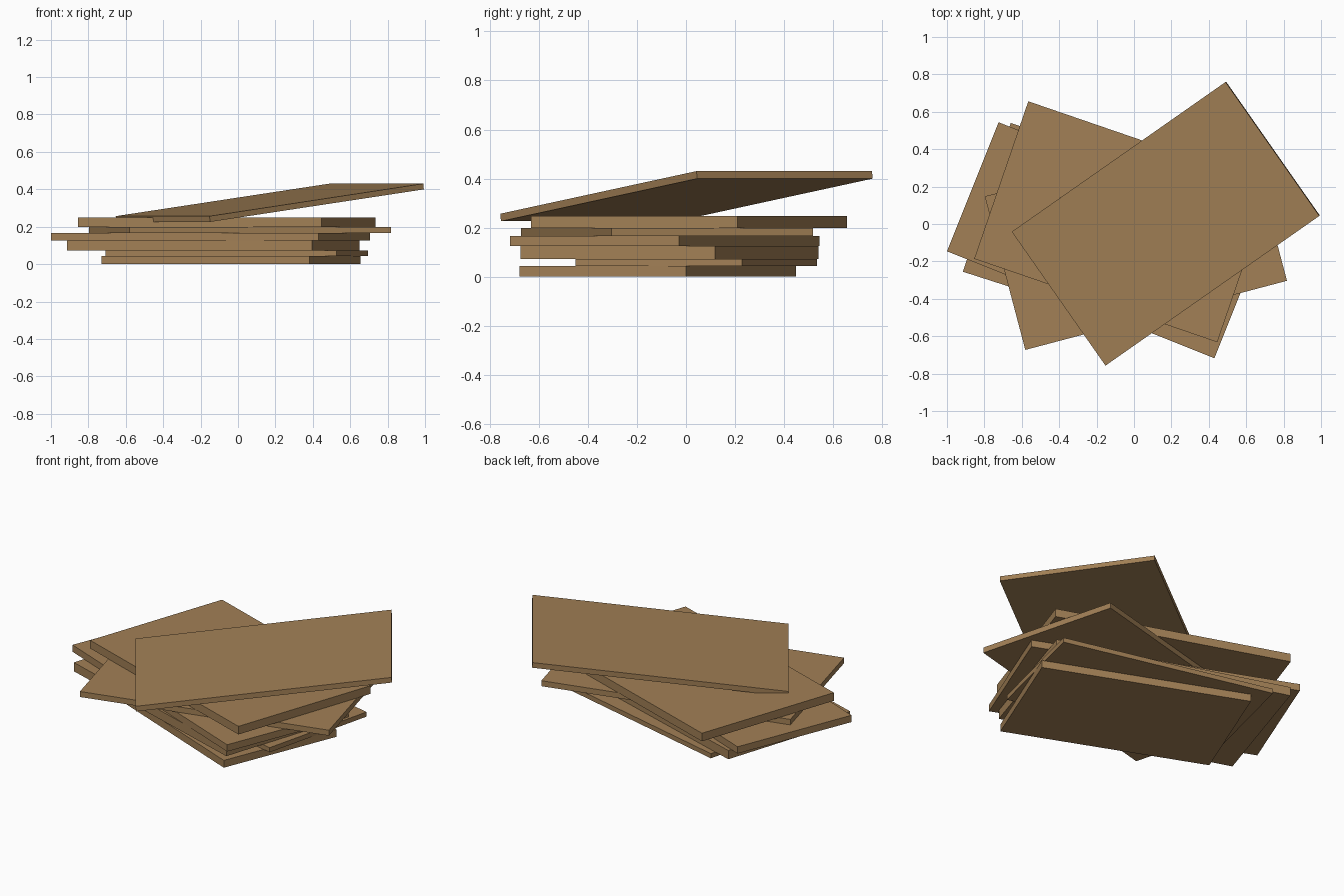
import bpy
from math import radians

wood = bpy.data.materials.new("brown_wood")
wood.diffuse_color = (0.36, 0.215, 0.092, 1)


def slab(name, centre, size, turn, tilt=0):
    """Rectangular board; turn is about z, tilt raises its +x end (degrees)."""
    bpy.ops.mesh.primitive_cube_add(size=1, location=centre)
    ob = bpy.context.object
    ob.name = name
    ob.scale = size
    ob.rotation_euler = (0, radians(-tilt), radians(turn))
    ob.data.materials.append(wood)


# flat boards, bottom to top: x, y, length, width, turn, z bottom, z top
boards = [
    (-0.037, -0.115, 1.198, 0.733, -22.0, 0.000, 0.044),
    (-0.007, 0.042, 1.272, 0.701, -13.9, 0.044, 0.072),
    (-0.132, -0.068, 1.376, 0.835, -17.8, 0.072, 0.125),
    (-0.147, -0.087, 1.540, 0.743, -21.8, 0.125, 0.166),
    (0.010, -0.078, 1.447, 0.849, 14.8, 0.166, 0.199),
    (-0.060, 0.012, 1.374, 0.890, -18.95, 0.199, 0.248),
]
for i, (x, y, length, width, turn, z0, z1) in enumerate(boards, 1):
    slab(f"board_{i}", (x, y, (z0 + z1) / 2), (length, width, z1 - z0), turn)

# loose board leaning on top of the stack
slab("tilted_board", (0.170, 0.002, 0.328), (1.406, 0.874, 0.031), 35.0, 7.1)
